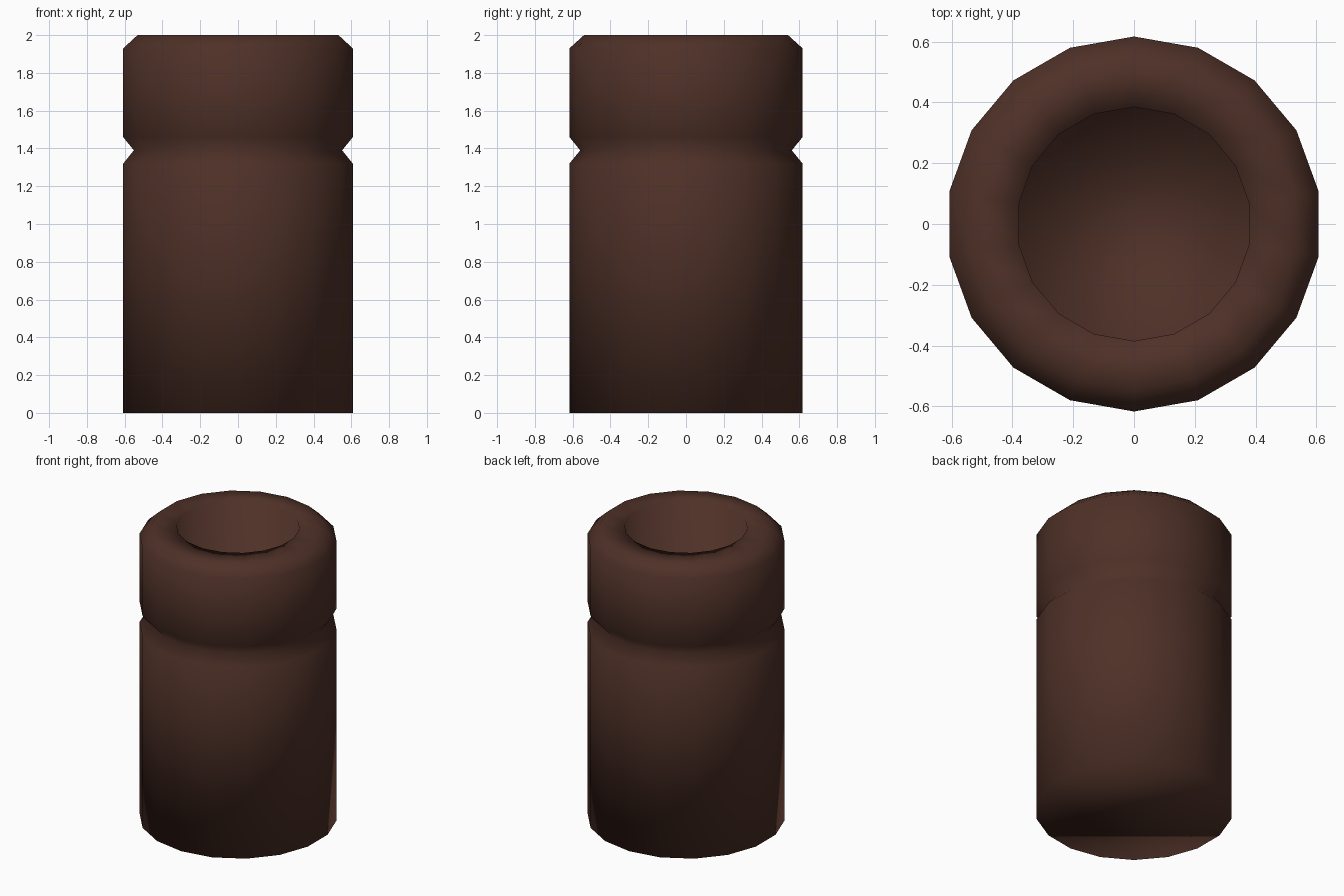
import bpy, bmesh, math

if "Cube" in bpy.data.objects:
    bpy.data.objects.remove(bpy.data.objects["Cube"])

SIDES = 18

# Lathe profile (radius, z): outside from the base up, over the rim, down the bore
PROFILE = [
    (0.617, 0.0), (0.617, 1.32),
    (0.56, 1.39),                 # groove
    (0.617, 1.46), (0.617, 1.93),
    (0.54, 2.0),                  # chamfered rim
    (0.385, 2.0), (0.385, 0.9),   # bore
]

brown = bpy.data.materials.new("dark brown")
brown.diffuse_color = (0.076, 0.030, 0.020, 1.0)
brown.use_nodes = True
brown.node_tree.nodes["Principled BSDF"].inputs["Base Color"].default_value = brown.diffuse_color


def lathe(name, profile, material):
    bm = bmesh.new()
    rings = []
    for r, z in profile:
        ring = []
        for i in range(SIDES):
            a = math.pi / 2 + 2 * math.pi * i / SIDES
            ring.append(bm.verts.new((r * math.cos(a), r * math.sin(a), z)))
        rings.append(ring)
    for low, high in zip(rings, rings[1:]):
        for i in range(SIDES):
            j = (i + 1) % SIDES
            bm.faces.new((low[i], low[j], high[j], high[i]))
    # underside and floor of the bore
    bm.faces.new(rings[0][::-1])
    bm.faces.new(rings[-1])
    bmesh.ops.recalc_face_normals(bm, faces=bm.faces)
    for f in bm.faces:
        f.smooth = True
    mesh = bpy.data.meshes.new(name)
    bm.to_mesh(mesh)
    bm.free()
    mesh.materials.append(material)
    obj = bpy.data.objects.new(name, mesh)
    bpy.context.collection.objects.link(obj)
    return obj


lathe("grooved_pot", PROFILE, brown)
